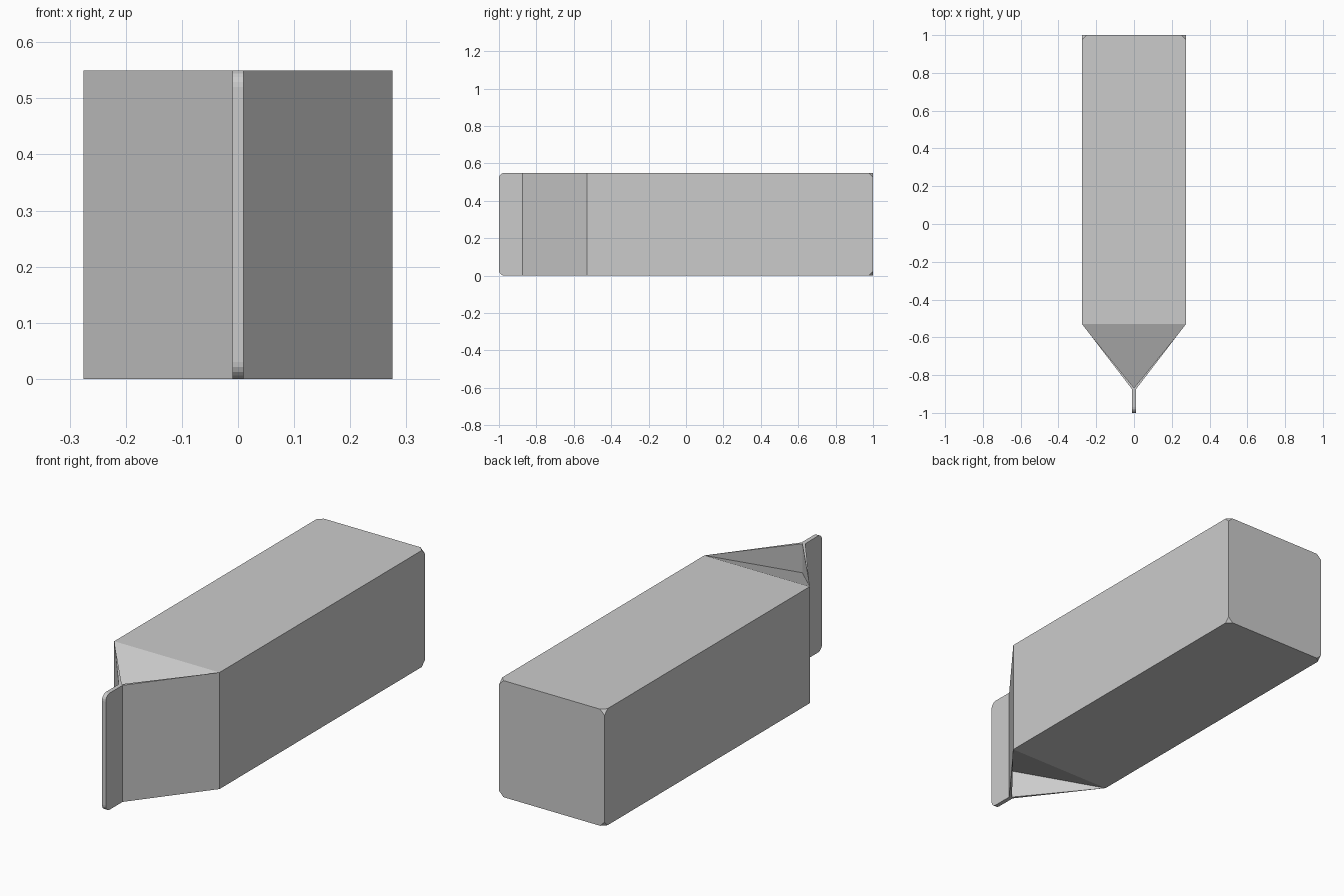
import bpy, bmesh, math

if "Cube" in bpy.data.objects:
    bpy.data.objects.remove(bpy.data.objects["Cube"])

W, H = 0.275, 0.55            # half width, height
BACK, BEND, SEAM = 1.0, -0.53, -0.875
T = 0.01                      # half thickness of the fin
TUCK = 0.137                  # depth of the folded gusset


def finish(bm, name):
    bmesh.ops.recalc_face_normals(bm, faces=bm.faces)
    mesh = bpy.data.meshes.new(name)
    bm.to_mesh(mesh)
    bm.free()
    obj = bpy.data.objects.new(name, mesh)
    bpy.context.collection.objects.link(obj)
    return obj


# Carton body: box with side walls folding to the seam and tucked gussets
bm = bmesh.new()
v = {}
for t, z, d in (("low", 0, 1), ("high", H, -1)):
    for s in (-1, 1):
        v[t, "back", s] = bm.verts.new((s * W, BACK, z))
        v[t, "bend", s] = bm.verts.new((s * W, BEND, z))
        v[t, "seam", s] = bm.verts.new((s * T, SEAM, z))
    v[t, "rim"] = bm.verts.new((0, SEAM + 0.008, z))
    v[t, "apex"] = bm.verts.new((0, SEAM + 0.008, z + d * TUCK))

for t in ("low", "high"):
    rim, apex = v[t, "rim"], v[t, "apex"]
    bm.faces.new([v[t, "back", -1], v[t, "back", 1], v[t, "bend", 1], v[t, "bend", -1]])
    bm.faces.new([v[t, "bend", -1], v[t, "bend", 1], apex])
    bm.faces.new([v[t, "seam", -1], rim, v[t, "seam", 1]])
    for s in (-1, 1):
        bm.faces.new([v[t, "bend", s], v[t, "seam", s], rim])   # wall edge
        bm.faces.new([v[t, "bend", s], rim, apex])              # inner flap
for s in (-1, 1):
    for a, b in (("back", "bend"), ("bend", "seam")):
        bm.faces.new([v["low", a, s], v["low", b, s], v["high", b, s], v["high", a, s]])
bm.faces.new([v["low", "back", -1], v["low", "back", 1], v["high", "back", 1], v["high", "back", -1]])
bmesh.ops.recalc_face_normals(bm, faces=bm.faces)

# Clipped corners at the back
corners = [x for x in bm.verts if x.co.y > 0.9]
bmesh.ops.bevel(bm, geom=corners, offset=0.023, segments=1, affect='VERTICES')
finish(bm, "carton_body")

# Sealed fin with rounded outer corners, open where it meets the body
R, N = 0.03, 5
profile = [(SEAM, 0)]
for cz, start in ((R, 270), (H - R, 180)):
    for i in range(N + 1):
        a = math.radians(start - 90 * i / N)
        profile.append((-1 + R + R * math.cos(a), cz + R * math.sin(a)))
profile.append((SEAM, H))

bm = bmesh.new()
left, right = [[bm.verts.new((x, y, z)) for y, z in profile] for x in (-T, T)]
bm.faces.new(left)
bm.faces.new(right)
for i in range(len(profile) - 1):
    bm.faces.new([left[i], left[i + 1], right[i + 1], right[i]])
finish(bm, "sealed_fin")
